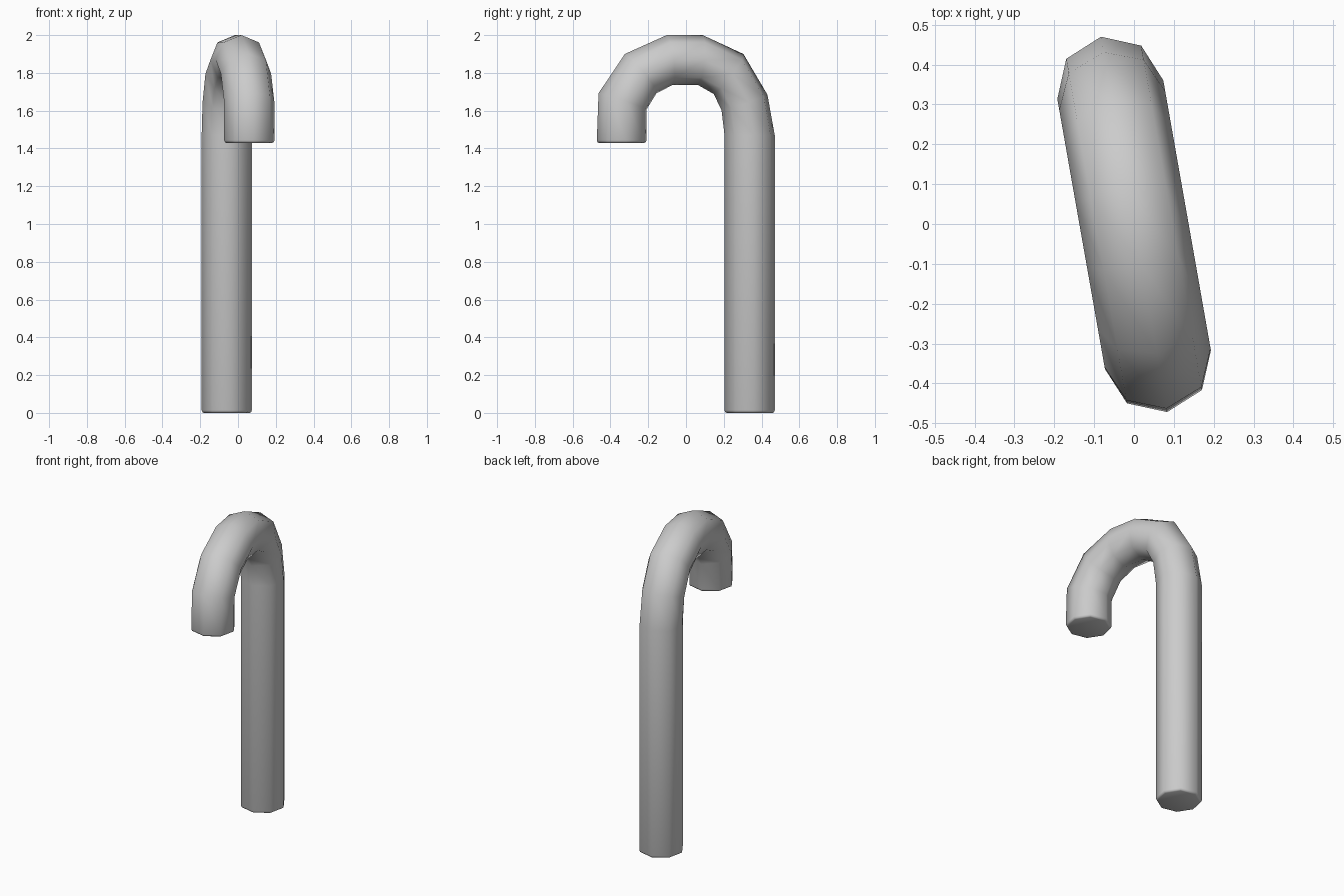
import bpy, bmesh, math
from mathutils import Vector

if "Cube" in bpy.data.objects:
    bpy.data.objects.remove(bpy.data.objects["Cube"])

SIDES = 8
WIDTH = 0.135          # half thickness across the bend plane
TURN = math.radians(10)
along = Vector((-math.sin(TURN), math.cos(TURN), 0))
across = Vector((math.cos(TURN), math.sin(TURN), 0))

# Rings along the cane: outer y, outer z, inner y, inner z, width (side view)
rings = [
    (0.458, 0.000, 0.216, 0.000, 0.123),
    (0.466, 0.004, 0.208, 0.004, 0.131),
    (0.470, 0.014, 0.204, 0.014, WIDTH),
    (0.470, 1.470, 0.204, 1.470, WIDTH),
    (0.431, 1.685, 0.188, 1.603, WIDTH),
    (0.304, 1.900, 0.147, 1.688, WIDTH),
    (0.088, 2.000, 0.063, 1.736, WIDTH),
    (-0.102, 2.000, -0.071, 1.736, WIDTH),
    (-0.324, 1.900, -0.156, 1.692, WIDTH),
    (-0.463, 1.692, -0.209, 1.606, WIDTH),
    (-0.472, 1.443, -0.209, 1.443, WIDTH),
    (-0.468, 1.433, -0.213, 1.433, 0.131),
    (-0.460, 1.429, -0.221, 1.429, 0.123),
]

bm = bmesh.new()
loops = []
for oy, oz, iy, iz, w in rings:
    outer = along * (oy / math.cos(TURN)) + Vector((0, 0, oz))
    inner = along * (iy / math.cos(TURN)) + Vector((0, 0, iz))
    mid, half = (outer + inner) / 2, (outer - inner) / 2
    loops.append([bm.verts.new(mid + half * math.cos(a) + across * w * math.sin(a))
                  for a in (2 * math.pi * i / SIDES for i in range(SIDES))])

# Tube walls and end caps
for a, b in zip(loops, loops[1:]):
    for i in range(SIDES):
        j = (i + 1) % SIDES
        bm.faces.new((a[i], a[j], b[j], b[i]))
bm.faces.new(loops[0])
bm.faces.new(loops[-1])
bmesh.ops.recalc_face_normals(bm, faces=bm.faces)
for f in bm.faces:
    f.smooth = True

mesh = bpy.data.meshes.new("hooked_cane")
bm.to_mesh(mesh)
bm.free()
cane = bpy.data.objects.new("hooked_cane", mesh)
bpy.context.collection.objects.link(cane)
